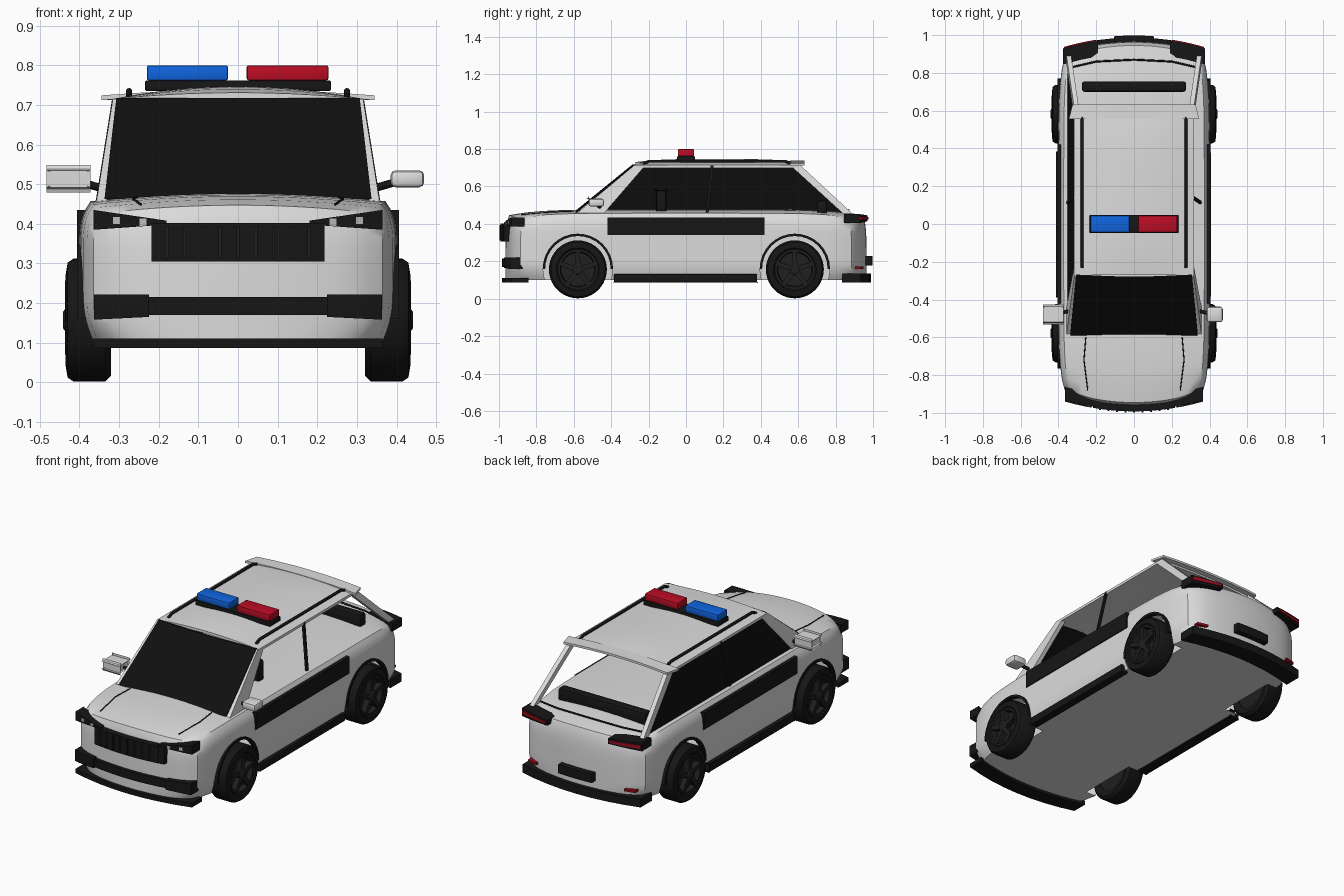
import bpy, bmesh, math
from mathutils import Matrix, Vector

if "Cube" in bpy.data.objects:
    bpy.data.objects.remove(bpy.data.objects["Cube"])


def mat(name, r, g, b):
    m = bpy.data.materials.new(name)
    m.diffuse_color = (r, g, b, 1)
    m.use_nodes = True
    m.node_tree.nodes["Principled BSDF"].inputs["Base Color"].default_value = m.diffuse_color
    return m


WHITE = mat("white_paint", 0.72, 0.72, 0.72)
BLACK = mat("black_trim", 0.008, 0.008, 0.008)
GLASS = mat("dark_glass", 0.005, 0.005, 0.005)
RIM = mat("dark_rim", 0.014, 0.014, 0.015)
BLUE = mat("blue_lamp", 0.005, 0.13, 0.75)
RED = mat("red_lamp", 0.5, 0.004, 0.018)
TAIL = mat("tail_red", 0.32, 0.004, 0.012)
LENS = mat("lamp_grey", 0.5, 0.5, 0.5)


def finish(name, bm, m, angle=35):
    bmesh.ops.recalc_face_normals(bm, faces=bm.faces)
    me = bpy.data.meshes.new(name)
    bm.to_mesh(me)
    bm.free()
    me.materials.append(m)
    ob = bpy.data.objects.new(name, me)
    bpy.context.collection.objects.link(ob)
    smooth(ob, angle)
    return ob


def smooth(ob, angle=35):
    bpy.ops.object.select_all(action='DESELECT')
    ob.select_set(True)
    bpy.context.view_layer.objects.active = ob
    bpy.ops.object.shade_smooth_by_angle(angle=math.radians(angle))


def block(name, m, fn, cuts=0, bevel=0):
    """Gridded cube whose points (u, v in -1..1, t in 0..1) are placed by fn."""
    bm = bmesh.new()
    bmesh.ops.create_cube(bm, size=2)
    if cuts:
        bmesh.ops.subdivide_edges(bm, edges=bm.edges[:], cuts=cuts, use_grid_fill=True)
    for v in bm.verts:
        v.co = fn(v.co.x, v.co.y, (v.co.z + 1) / 2)
    if bevel:
        bmesh.ops.bevel(bm, geom=bm.edges[:], offset=bevel, segments=2, affect='EDGES', profile=0.5)
    return finish(name, bm, m)


def box(name, m, xs, ys, zs, bevel=0):
    mid = lambda p, k: p[0] + (p[1] - p[0]) * k
    return block(name, m, lambda u, v, t: (mid(xs, (u + 1) / 2), mid(ys, (v + 1) / 2), mid(zs, t)), 0, bevel)


def end_plate(name, m, x0, x1, zlo, zhi, end, y_mid, depth):
    """Plate that follows the rounded nose (end=-1) or tail (end=1). zlo/zhi: values at x0 and x1."""
    def fn(u, v, t):
        k = (u + 1) / 2
        x = x0 + (x1 - x0) * k
        lo, hi = (a[0] + (a[1] - a[0]) * k for a in (zlo, zhi))
        return (x, end * (y_mid - 0.39 * x * x - depth * (1 - v) / 2), lo + (hi - lo) * t)
    return block(name, m, fn, 7)


def side_plate(name, m, pts, s, thick, out=0.0):
    """Flat (y, z) outline laid on the leaning cabin side s."""
    bm = bmesh.new()
    lean = lambda z: 0.355 + out - 0.16 * (z - 0.47)
    a = [bm.verts.new((s * lean(z), y, z)) for y, z in pts]
    b = [bm.verts.new((s * (lean(z) - thick), y, z)) for y, z in pts]
    bm.faces.new(a)
    bm.faces.new(b)
    for i in range(len(pts)):
        j = (i + 1) % len(pts)
        bm.faces.new((a[i], a[j], b[j], b[i]))
    return finish(name, bm, m)


def rod(name, m, pts, r):
    cu = bpy.data.curves.new(name, 'CURVE')
    cu.dimensions = '3D'
    cu.bevel_depth = r
    cu.bevel_resolution = 2
    cu.use_fill_caps = True
    sp = cu.splines.new('POLY')
    sp.points.add(len(pts) - 1)
    for p, c in zip(sp.points, pts):
        p.co = (*c, 1)
    cu.materials.append(m)
    ob = bpy.data.objects.new(name, cu)
    bpy.context.collection.objects.link(ob)


def lathe(name, m, prof, s, y, z, seg=40):
    """Spin an (x, radius) profile around the wheel axle."""
    bm = bmesh.new()
    vs = [bm.verts.new((s * x, y, z + r)) for x, r in prof]
    es = [bm.edges.new((vs[i], vs[i + 1])) for i in range(len(vs) - 1)]
    bmesh.ops.spin(bm, geom=vs + es, cent=(0, y, z), axis=(1, 0, 0), angle=2 * math.pi, steps=seg)
    bmesh.ops.remove_doubles(bm, verts=bm.verts[:], dist=0.0005)
    return finish(name, bm, m)


# Main body shell
def body_fn(u, v, t):
    e = abs(v) ** 6
    sg = 1 if v > 0 else -1
    top = max(0, (t - 0.7) / 0.3) ** 3
    low = max(0, (0.3 - t) / 0.3) ** 2
    x = u * (0.40 - 0.035 * e) * (1 - 0.07 * top - (0.05 + 0.07 * e) * low)
    y = 0.965 * v - sg * e * (0.05 * u * u + 0.03 * u ** 8 + 0.02 * t ** 8)
    z = 0.10 + t * (0.357 - 0.03 * e) + 0.02 * (1 - u * u) * t ** 4
    return (x, y, z)


AXLES, ZC, RCUT = (-0.578, 0.582), 0.16, 0.186
body = block("body_shell", WHITE, body_fn, 19)

# Wheel openings: cut pockets, then remove the pocket walls to leave a hollow shell
cutters = []
for s in (-1, 1):
    for y in AXLES:
        bm = bmesh.new()
        mx = Matrix.Translation((s * 0.40, y, ZC)) @ Matrix.Rotation(math.pi / 2, 4, 'Y')
        bmesh.ops.create_cone(bm, cap_ends=True, segments=48, radius1=RCUT, radius2=RCUT, depth=0.2, matrix=mx)
        cut = finish("arch_cutter", bm, WHITE)
        cut.hide_render = True
        cutters.append(cut)
        md = body.modifiers.new("arch", 'BOOLEAN')
        md.operation, md.solver, md.object = 'DIFFERENCE', 'EXACT', cut
dg = bpy.context.evaluated_depsgraph_get()
cut_mesh = bpy.data.meshes.new_from_object(body.evaluated_get(dg))
body.modifiers.clear()
body.data = cut_mesh
for c in cutters:
    bpy.data.objects.remove(c)
bm = bmesh.new()
bm.from_mesh(cut_mesh)
on_cut = lambda p: any(abs(math.hypot(p.y - y, p.z - ZC) - RCUT) < 0.002 for y in AXLES)
bmesh.ops.delete(bm, geom=[f for f in bm.faces if all(on_cut(v.co) for v in f.verts)], context='FACES')
bm.to_mesh(cut_mesh)
bm.free()
smooth(body)

# Roof, windscreen, spoiler
block("roof", WHITE, lambda u, v, t: (0.318 * u, 0.165 + 0.435 * v,
      0.70 + 0.015 * t + 0.032 * (1 - u * u) * (1 - 0.5 * v ** 4)), 9)
block("windscreen", GLASS, lambda u, v, t: (u * (0.337 - 0.03 * t), -0.585 + 0.315 * t + 0.004 * v - 0.012 * (1 - u * u),
      0.462 + 0.256 * t), 5)
block("roof_spoiler", WHITE, lambda u, v, t: (u * (0.335 - 0.01 * v), 0.595 + 0.038 * v,
      0.712 + 0.012 * t + 0.014 * (1 - u * u)), 7)

# Light bar
box("light_bar_base", BLACK, (-0.235, 0.235), (-0.048, 0.048), (0.735, 0.762), 0.005)
box("blue_beacon", BLUE, (-0.23, -0.025), (-0.044, 0.044), (0.762, 0.80), 0.005)
box("red_beacon", RED, (0.022, 0.228), (-0.044, 0.044), (0.762, 0.80), 0.005)

# Cabin glass on the left; the right and rear openings are unglazed
side_plate("left_side_glass", GLASS, [(-0.45, 0.46), (-0.22, 0.715), (0.56, 0.715), (0.85, 0.46)], -1, 0.006, -0.005)

# Seats seen through the openings, rear window seal
box("rear_seat", BLACK, (-0.275, 0.275), (0.70, 0.755), (0.45, 0.525), 0.012)
rod("rear_window_seal", BLACK, [(-0.33, 0.83, 0.462), (-0.2, 0.86, 0.469), (0, 0.87, 0.474),
                                (0.2, 0.86, 0.469), (0.33, 0.83, 0.462)], 0.005)

for s in (-1, 1):
    mx = lambda a, b: (s * a, s * b)
    # Pillars
    side_plate("front_pillar", WHITE, [(-0.585, 0.455), (-0.275, 0.715), (-0.215, 0.715), (-0.44, 0.455)], s, 0.025)
    side_plate("rear_pillar", WHITE, [(0.555, 0.715), (0.61, 0.715), (0.89, 0.455), (0.84, 0.455)], s, 0.025)
    side_plate("door_post", BLACK, [(0.105, 0.46), (0.132, 0.712), (0.148, 0.712), (0.121, 0.46)], s, 0.012, 0.002)
    box("front_seat", BLACK, mx(0.16, 0.24), (-0.16, -0.105), (0.45, 0.58), 0.015)
    # Roof rails and bonnet creases
    rod("roof_rail", BLACK, [(s * 0.275, -0.23, 0.72), (s * 0.275, -0.2, 0.735), (s * 0.275, 0.53, 0.735),
                             (s * 0.275, 0.57, 0.72)], 0.008)
    rod("bonnet_crease", BLACK, [(s * 0.245, -0.88, 0.449), (s * 0.265, -0.72, 0.463), (s * 0.255, -0.6, 0.467)], 0.003)
    # Side panel and sill
    box("side_panel", BLACK, mx(0.385, 0.406), (-0.42, 0.42), (0.34, 0.435))
    box("sill", BLACK, mx(0.36, 0.408), (-0.385, 0.38), (0.088, 0.132), 0.005)
    # Door mirrors
    box("mirror_housing", WHITE, mx(0.385, 0.47), (-0.52, -0.438), (0.492, 0.535), 0.013)
    rod("mirror_arm", BLACK, [(s * 0.345, -0.46, 0.49), (s * 0.40, -0.475, 0.506)], 0.01)
    # Head lamps
    end_plate("head_lamp", BLACK, s * 0.18, s * 0.365, (0.398, 0.385), (0.408, 0.435), -1, 0.985, 0.07)
    for x, z in ((0.24, 0.404), (0.307, 0.408)):
        end_plate("lamp_lens", LENS, s * (x - 0.009), s * (x + 0.009), (z - 0.009, z - 0.009),
                  (z + 0.009, z + 0.009), -1, 0.988, 0.02)
    # Tail lamps and reflectors
    end_plate("tail_lamp_frame", BLACK, s * 0.19, s * 0.375, (0.415, 0.405), (0.445, 0.452), 1, 0.985, 0.085)
    end_plate("tail_lamp", TAIL, s * 0.20, s * 0.37, (0.424, 0.42), (0.438, 0.44), 1, 0.991, 0.02)
    end_plate("rear_reflector", TAIL, s * 0.275, s * 0.335, (0.16, 0.16), (0.172, 0.172), 1, 0.978, 0.04)

    for y in AXLES:
        # Wheel arch trim
        def arch(u, v, t):
            a, r = math.pi / 2 * (u + 1), 0.175 + 0.013 * t
            return (s * (0.393 + 0.013 * v), y + r * math.cos(a), ZC + r * math.sin(a))
        block("arch_trim", BLACK, arch, 15)
        # Tyre, rim, spokes
        lathe("tyre", BLACK, [(0.33, 0.105), (0.32, 0.14), (0.335, 0.155), (0.415, 0.155), (0.43, 0.145),
                              (0.435, 0.115), (0.425, 0.105), (0.33, 0.105)], s, y, 0.157)
        lathe("rim", RIM, [(0.335, 0), (0.335, 0.107), (0.43, 0.107), (0.43, 0.095), (0.405, 0.09), (0.405, 0)], s, y, 0.157)
        lathe("hub", RIM, [(0.40, 0.03), (0.435, 0.03), (0.442, 0.02), (0.442, 0)], s, y, 0.157, 20)
        for i in range(5):
            a = math.pi / 2 + i * 2 * math.pi / 5
            def spoke(u, v, t):
                r, w = 0.015 + 0.085 * t, v * (0.014 - 0.003 * t)
                return (s * (0.42 + 0.016 * u), y + r * math.cos(a) - w * math.sin(a),
                        0.157 + r * math.sin(a) + w * math.cos(a))
            block("wheel_spoke", RIM, spoke)

# Nose: grille with ribs, intake, splitter
end_plate("grille", BLACK, -0.218, 0.218, (0.305, 0.305), (0.402, 0.402), -1, 0.992, 0.05)
for i in range(9):
    x = -0.18 + 0.045 * i
    end_plate("grille_rib", RIM, x - 0.004, x + 0.004, (0.312, 0.312), (0.395, 0.395), -1, 0.998, 0.02)
end_plate("lower_intake", BLACK, -0.362, 0.362, (0.17, 0.17), (0.215, 0.215), -1, 0.985, 0.06)
for s in (-1, 1):
    end_plate("intake_corner", BLACK, s * 0.225, s * 0.364, (0.165, 0.158), (0.221, 0.221), -1, 0.992, 0.07)
end_plate("front_splitter", BLACK, -0.365, 0.365, (0.086, 0.086), (0.11, 0.11), -1, 0.985, 0.09)

# Tail: bumper and blank plate
end_plate("rear_bumper", BLACK, -0.37, 0.37, (0.088, 0.088), (0.135, 0.135), 1, 0.988, 0.10)
end_plate("rear_plate", BLACK, -0.105, 0.105, (0.178, 0.178), (0.228, 0.228), 1, 0.998, 0.04)
